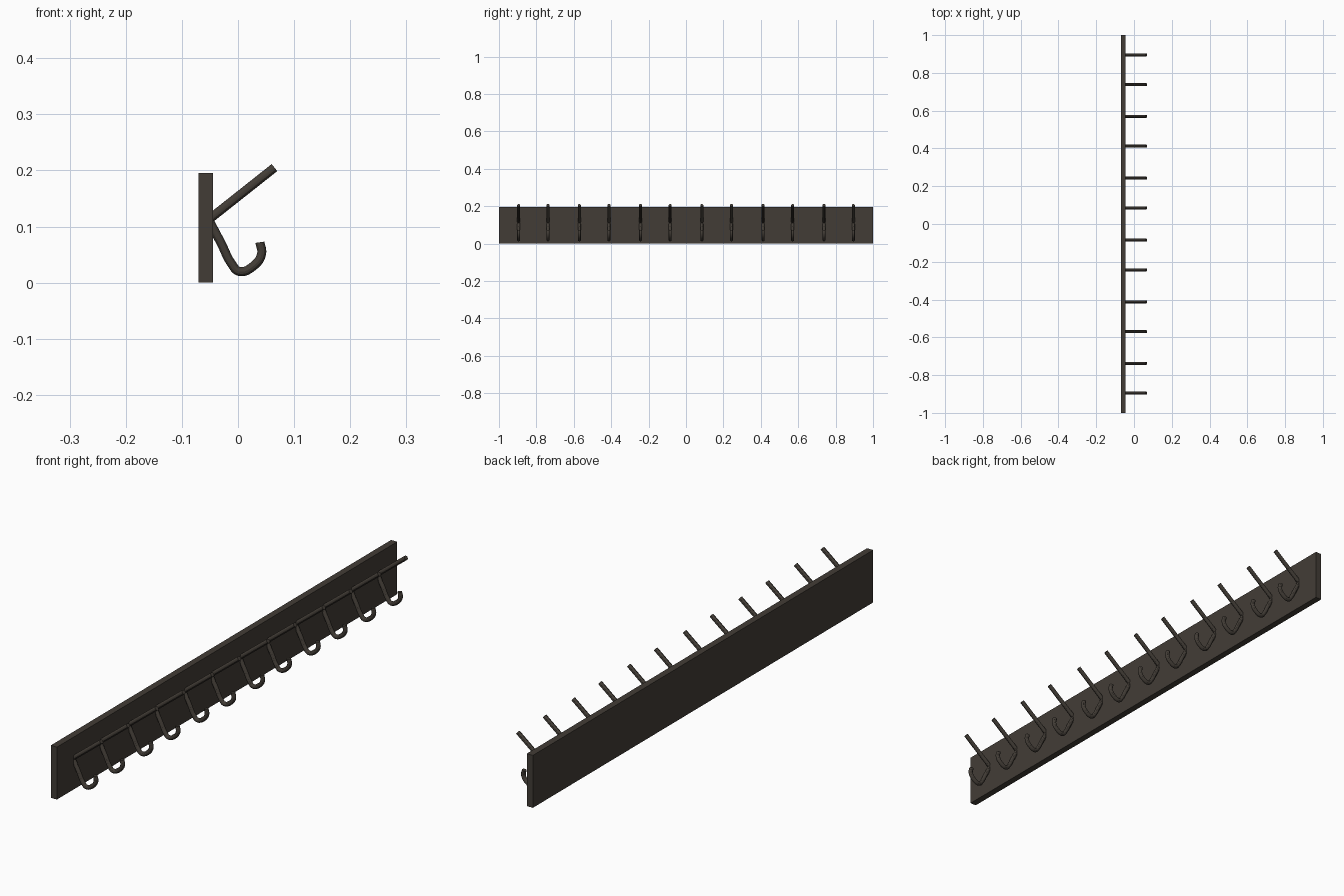
import bpy
from mathutils import Vector

cube = bpy.data.objects.get("Cube")
if cube:
    bpy.data.objects.remove(cube, do_unlink=True)

HOOK_RADIUS = 0.008


def make_material(name, rgb):
    mat = bpy.data.materials.new(name)
    mat.use_nodes = True
    mat.diffuse_color = (*rgb, 1)
    bsdf = next(n for n in mat.node_tree.nodes if n.type == 'BSDF_PRINCIPLED')
    bsdf.inputs["Base Color"].default_value = (*rgb, 1)
    return mat


dark_bronze = make_material("dark_bronze", (0.055, 0.046, 0.037))

# Back board
bpy.ops.mesh.primitive_cube_add(size=1, location=(-0.0575, 0, 0.0975))
board = bpy.context.object
board.name = "back_board"
board.scale = (0.025, 2, 0.195)
bpy.ops.object.transform_apply(location=False, rotation=False, scale=True)
board.data.materials.append(dark_bronze)


def rod_mesh(name, points, smooth_path):
    """Round rod along (x, z) points, with flat end caps."""
    curve = bpy.data.curves.new(name + "_path", 'CURVE')
    curve.dimensions = '3D'
    curve.bevel_depth = HOOK_RADIUS
    curve.bevel_resolution = 4
    curve.resolution_u = 6
    curve.use_fill_caps = True
    spline = curve.splines.new('BEZIER')
    spline.bezier_points.add(len(points) - 1)
    for bp, (x, z) in zip(spline.bezier_points, points):
        bp.co = Vector((x, 0, z))
        bp.handle_left_type = bp.handle_right_type = 'AUTO' if smooth_path else 'VECTOR'
    helper = bpy.data.objects.new(name + "_helper", curve)
    bpy.context.collection.objects.link(helper)
    bpy.context.view_layer.update()
    graph = bpy.context.evaluated_depsgraph_get()
    mesh = bpy.data.meshes.new_from_object(helper.evaluated_get(graph))
    mesh.name = name
    bpy.data.objects.remove(helper, do_unlink=True)
    mesh.materials.clear()
    mesh.materials.append(dark_bronze)
    return mesh


# Straight upper peg and curled lower hook
peg = rod_mesh("upper_peg", [(-0.05, 0.114), (0.065, 0.205)], False)
hook = rod_mesh("lower_hook", [(-0.05, 0.108), (-0.03, 0.070), (-0.011, 0.033),
                               (0.002, 0.020), (0.028, 0.030),
                               (0.042, 0.051), (0.039, 0.072)], True)

# Row of twelve, mirrored about the middle
rods = []
for i, y in enumerate((0.085, 0.243, 0.412, 0.570, 0.738, 0.895)):
    for side, label in ((1, "back"), (-1, "front")):
        for mesh in (peg, hook):
            obj = bpy.data.objects.new(f"{mesh.name}_{label}_{i + 1}", mesh)
            obj.location.y = side * y
            bpy.context.collection.objects.link(obj)
            rods.append(obj)

# Smooth round sides with crisp ends
bpy.ops.object.select_all(action='DESELECT')
for obj in rods[:2]:
    obj.select_set(True)
bpy.context.view_layer.objects.active = rods[0]
bpy.ops.object.shade_smooth_by_angle()
